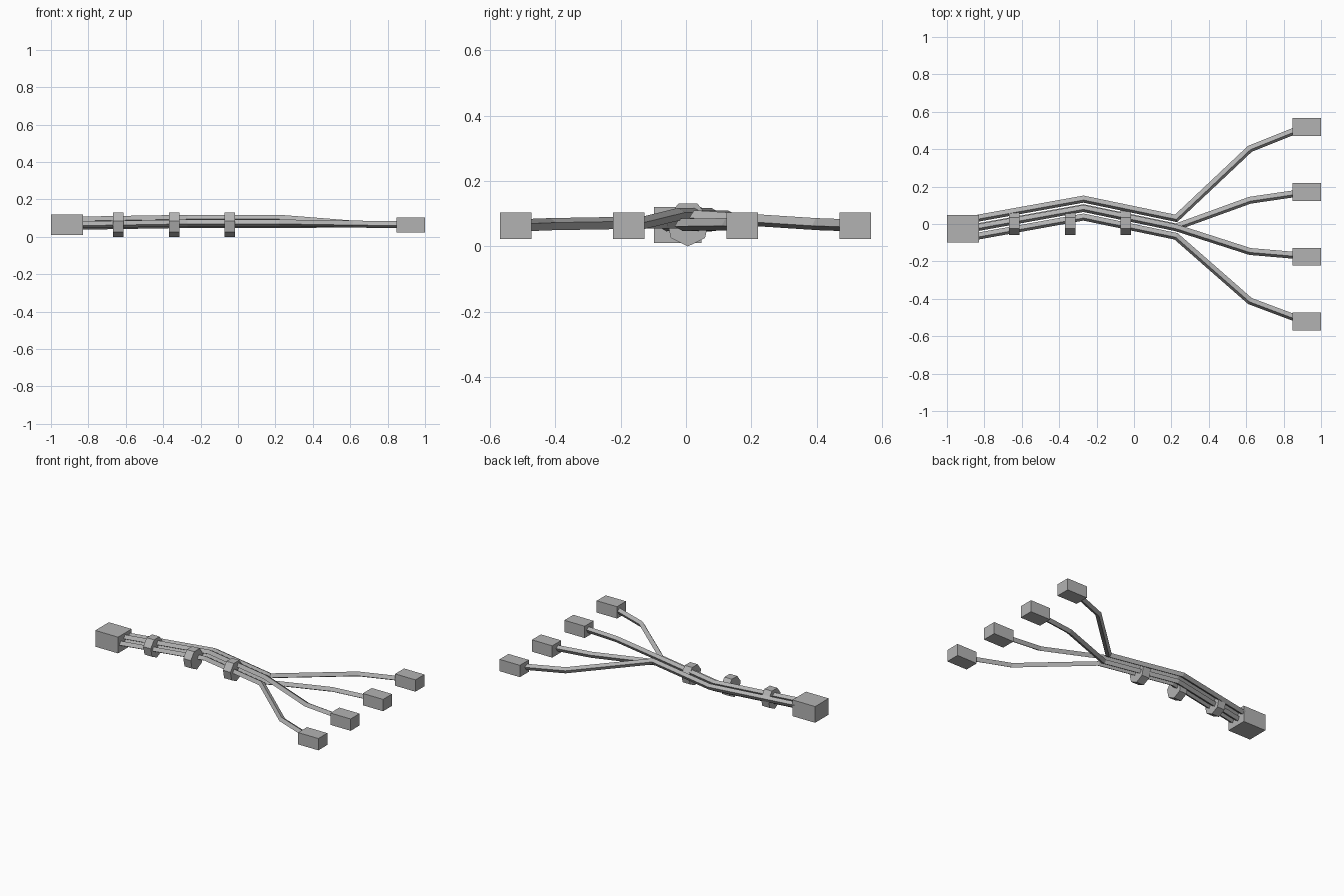
import bpy, bmesh, math
from mathutils import Vector

if "Cube" in bpy.data.objects:
    bpy.data.objects.remove(bpy.data.objects["Cube"])

grey = bpy.data.materials.new("matte_grey")
grey.diffuse_color = (0.45, 0.45, 0.45, 1)
grey.use_nodes = True
grey.node_tree.nodes["Principled BSDF"].inputs["Base Color"].default_value = grey.diffuse_color


def finish(name, bm):
    bmesh.ops.recalc_face_normals(bm, faces=bm.faces)
    me = bpy.data.meshes.new(name)
    bm.to_mesh(me)
    bm.free()
    me.materials.append(grey)
    ob = bpy.data.objects.new(name, me)
    bpy.context.collection.objects.link(ob)
    return ob


def loft(name, rings):
    """Skin a list of rings and cap both ends."""
    bm = bmesh.new()
    vs = [[bm.verts.new(p) for p in r] for r in rings]
    n = len(vs[0])
    for a, b in zip(vs, vs[1:]):
        for i in range(n):
            j = (i + 1) % n
            bm.faces.new((a[i], a[j], b[j], b[i]))
    bm.faces.new(vs[0])
    bm.faces.new(vs[-1])
    return finish(name, bm)


def box(name, lo, hi):
    rings = [[(x, lo[1], lo[2]), (x, hi[1], lo[2]), (x, hi[1], hi[2]), (x, lo[1], hi[2])]
             for x in (lo[0], hi[0])]
    return loft(name, rings)


def cable(name, pts, r=0.0192, twist=math.radians(15)):
    """Square cable, twisted about its axis, mitred at the bends."""
    pts = [Vector(p) for p in pts]
    rings = []
    for i, p in enumerate(pts):
        d_in = (p - pts[max(i - 1, 0)]) if i else pts[1] - p
        d_out = (pts[i + 1] - p) if i < len(pts) - 1 else d_in
        d_in, d_out = d_in.normalized(), d_out.normalized()
        t = (d_in + d_out).normalized()
        side = Vector((-t.y, t.x, 0)).normalized() / max(t.dot(d_in), 0.5)
        rings.append([p + side * r * math.cos(a) + Vector((0, 0, r * math.sin(a)))
                      for a in (twist + k * math.pi / 2 for k in range(4))])
    return loft(name, rings)


# Main connector
box("main_connector", (-1.0, -0.098, 0.01), (-0.83, 0.047, 0.12))

# Cables: trunk offset (y, z), branch bend y, branch end y
cables = [
    (0.048, 0.092, 0.402, 0.518),
    (-0.002, 0.099, -0.147, -0.175),
    (0.002, 0.066, 0.127, 0.172),
    (-0.048, 0.074, -0.412, -0.521),
]
for i, (dy, z, bend, end) in enumerate(cables, 1):
    cable(f"cable_{i}", [
        (-0.88, -0.025 + dy, z - 0.01),
        (-0.27, 0.085 + dy, z),
        (0.225, -0.018 + dy, z),
        (0.62, bend, 0.068),
        (0.90, end - 0.004 * (1 if end > 0 else -1), 0.064),
    ])
    # Branch connector
    box(f"branch_connector_{i}", (0.848, end - 0.048, 0.023), (1.0, end + 0.048, 0.103))

# Seven-sided clamps around the trunk
for i, x in enumerate((-0.64, -0.34, -0.043), 1):
    ring = [(0.006 + 0.067 * math.sin(a), 0.069 - 0.067 * math.cos(a) * 1.03)
            for a in (k * math.tau / 7 for k in range(7))]
    loft(f"clamp_{i}", [[(x + s * 0.028, y, z) for y, z in ring] for s in (-1, 1)])
